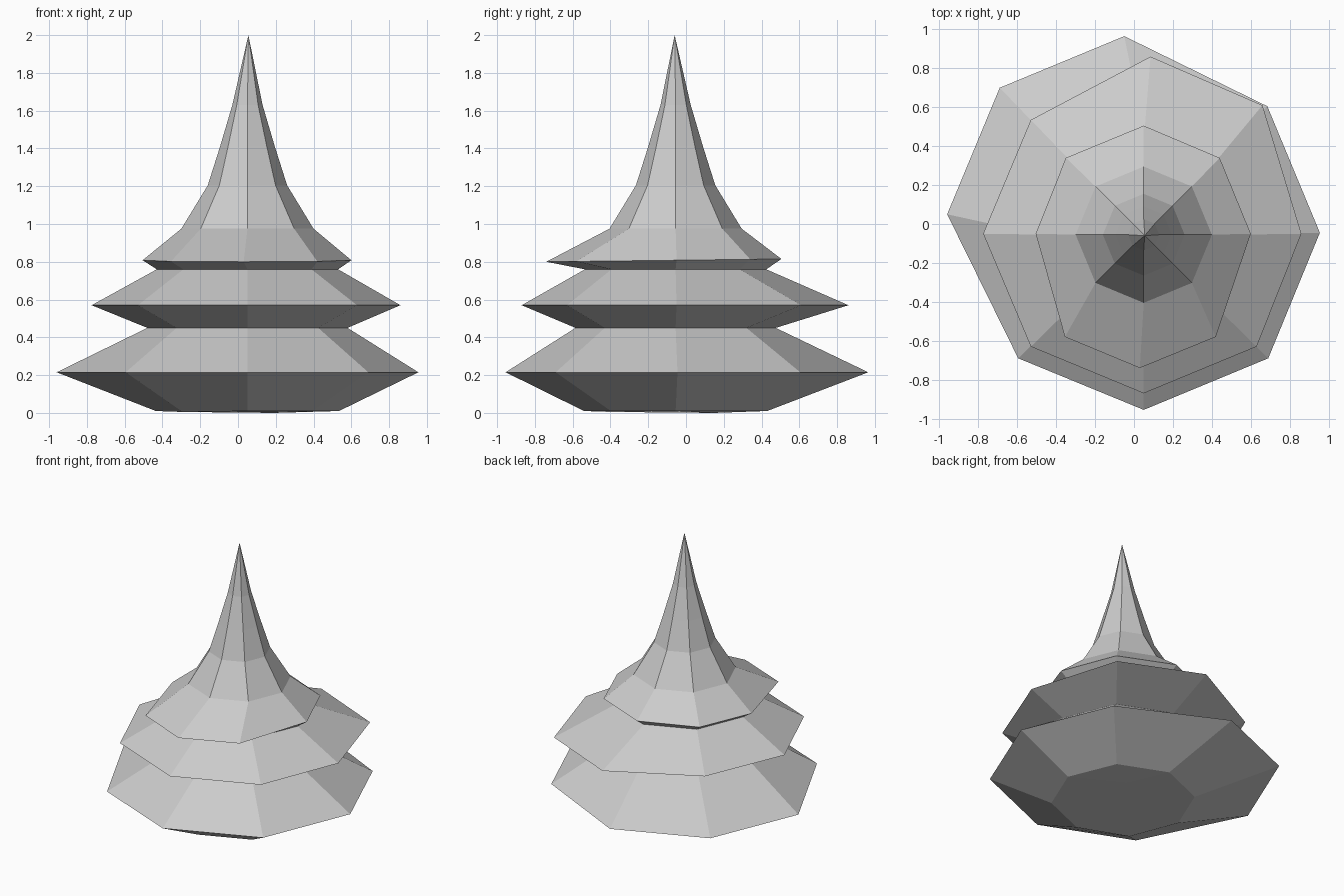
import bpy, bmesh, math

if "Cube" in bpy.data.objects:
    bpy.data.objects.remove(bpy.data.objects["Cube"])

SIDES = 8
CX, CY = 0.05, -0.055


def regular(radius, z):
    """Even octagon ring with a corner on +x."""
    return [(CX + radius * math.cos(math.tau * i / SIDES),
             CY + radius * math.sin(math.tau * i / SIDES), z) for i in range(SIDES)]


def uneven(points, z, tilt=0.0):
    """Hand-pulled rim, optionally rising towards the back."""
    return [(x, y, z + tilt * (y + 0.74)) for x, y in points]


# Rims of the three skirts, counter-clockwise from +x
low_rim = [(0.955, -0.045), (0.685, 0.605), (-0.05, 0.965), (-0.69, 0.70),
           (-0.96, 0.05), (-0.595, -0.69), (0.05, -0.955), (0.69, -0.69)]
mid_rim = [(0.86, -0.05), (0.66, 0.61), (0.085, 0.86), (-0.53, 0.535),
           (-0.775, -0.05), (-0.53, -0.63), (0.05, -0.87), (0.63, -0.63)]
top_rim = [(0.60, -0.05), (0.44, 0.34), (0.05, 0.505), (-0.35, 0.34),
           (-0.505, -0.05), (-0.355, -0.58), (0.03, -0.74), (0.42, -0.58)]

# Skirts followed by the tapering spire, bottom to top
rings = [
    regular(0.485, 0.01), uneven(low_rim, 0.215),
    regular(0.53, 0.45), uneven(mid_rim, 0.57),
    regular(0.48, 0.76), uneven(top_rim, 0.80, 0.012),
    regular(0.35, 0.975), regular(0.21, 1.205),
    regular(0.145, 1.41), regular(0.08, 1.63),
]

bm = bmesh.new()
loops = [[bm.verts.new(p) for p in ring] for ring in rings]
for low, high in zip(loops, loops[1:]):
    for i in range(SIDES):
        j = (i + 1) % SIDES
        bm.faces.new((low[i], low[j], high[j], high[i]))

# Pointed tip
tip = bm.verts.new((0.055, -0.06, 2.0))
for i in range(SIDES):
    bm.faces.new((loops[-1][i], loops[-1][(i + 1) % SIDES], tip))

# Underside, split by a shallow fold towards the back right corner
base = loops[0]
base[5].co.z = 0.005
fold = bm.verts.new((0.19, 0.15, 0.0))
bm.faces.new((base[0], fold, base[2], base[1]))
bm.faces.new((fold, base[0]) + tuple(reversed(base[2:])))

bmesh.ops.recalc_face_normals(bm, faces=bm.faces)
mesh = bpy.data.meshes.new("tiered_tree")
bm.to_mesh(mesh)
bm.free()

# Plain grey all over
grey = bpy.data.materials.new("light_grey")
grey.diffuse_color = (0.6, 0.6, 0.6, 1.0)
grey.use_nodes = True
grey.node_tree.nodes["Principled BSDF"].inputs["Base Color"].default_value = grey.diffuse_color
mesh.materials.append(grey)
tree = bpy.data.objects.new("tiered_tree", mesh)
bpy.context.collection.objects.link(tree)
